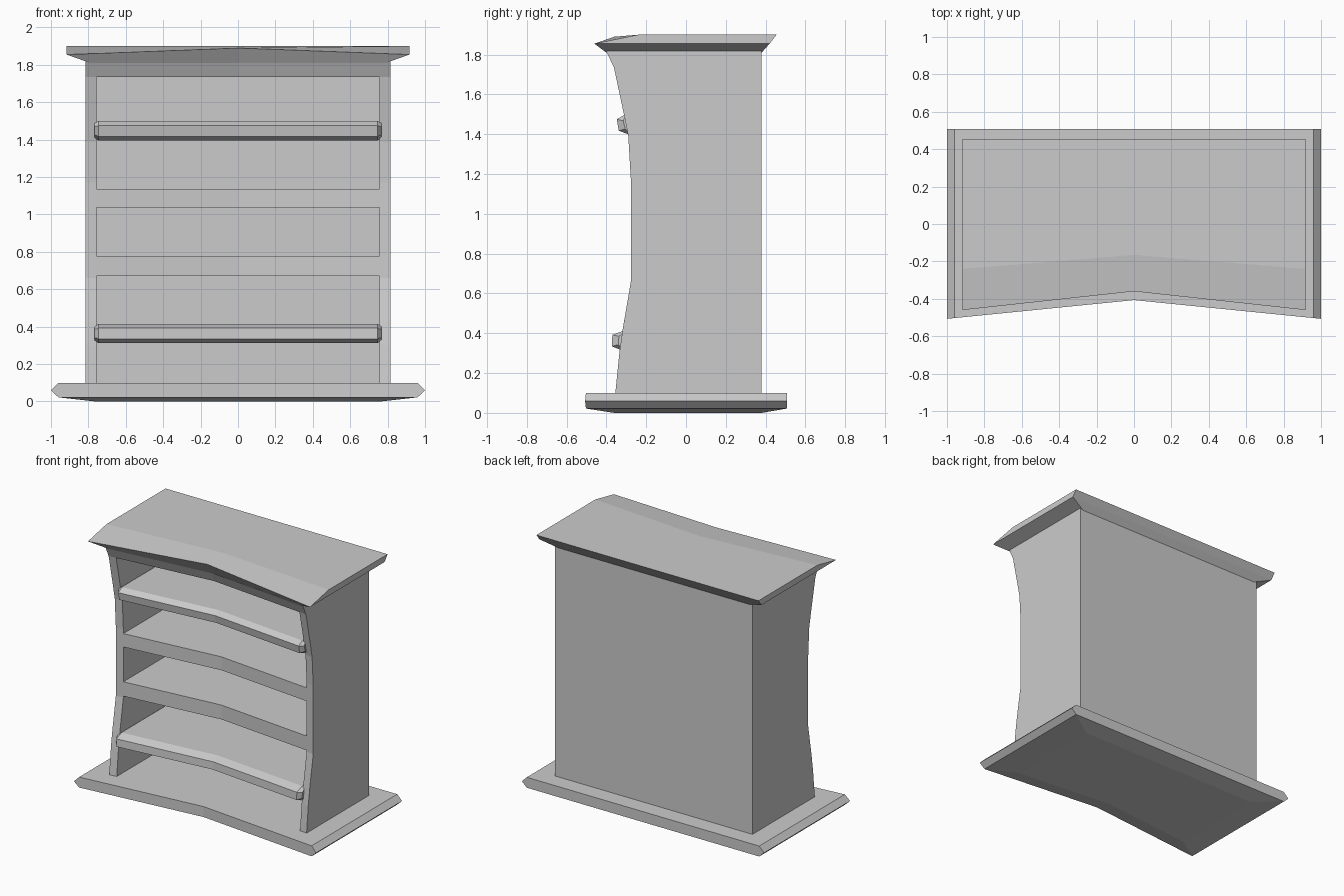
import bpy, bmesh

if "Cube" in bpy.data.objects:
    bpy.data.objects.remove(bpy.data.objects["Cube"])

SIDE_X, INNER_X, BACK_Y = 0.815, 0.757, 0.38
# Curved front profile of the cabinet: (z, y) at the outer sides
FRONT = [(0.08, -0.357), (0.30, -0.335), (0.42, -0.318), (0.66, -0.277), (1.17, -0.277),
         (1.39, -0.29), (1.50, -0.312), (1.735, -0.362), (1.82, -0.402)]


def front_y(z, x=SIDE_X):
    """Front depth at height z, receding toward the middle of the width."""
    for (z0, y0), (z1, y1) in zip(FRONT, FRONT[1:]):
        if z <= z1:
            break
    y = y0 + (y1 - y0) * (z - z0) / (z1 - z0)
    return y + 0.1 * (SIDE_X - abs(x))


def loft(name, rings):
    """Closed solid through a list of equal-sized point rings."""
    bm = bmesh.new()
    rows = [[bm.verts.new(p) for p in r] for r in rings]
    n = len(rows[0])
    for a, b in zip(rows, rows[1:]):
        for i in range(n):
            j = (i + 1) % n
            bm.faces.new((a[i], a[j], b[j], b[i]))
    bm.faces.new(rows[0][::-1])
    bm.faces.new(rows[-1])
    bmesh.ops.recalc_face_normals(bm, faces=bm.faces)
    me = bpy.data.meshes.new(name)
    bm.to_mesh(me)
    bm.free()
    ob = bpy.data.objects.new(name, me)
    bpy.context.collection.objects.link(ob)
    return ob


def chevron(x, y_side, y_mid, y_back, z, z_mid=None):
    """Five-point outline with a front edge bent inward at the centre."""
    zm = z if z_mid is None else z_mid
    return [(-x, y_side, z), (0, y_mid, zm), (x, y_side, z), (x, y_back, z), (-x, y_back, z)]


# Base plinth
loft("base", [chevron(0.76, -0.36, -0.285, 0.38, 0.0),
              chevron(0.96, -0.503, -0.407, 0.507, 0.022),
              chevron(1.0, -0.507, -0.407, 0.507, 0.06),
              chevron(0.96, -0.503, -0.407, 0.507, 0.1)])

# Overhanging top board with sloped front
loft("top_board", [chevron(0.79, -0.40, -0.32, 0.38, 1.81),
                   chevron(0.917, -0.46, -0.36, 0.42, 1.855, 1.89),
                   chevron(0.917, -0.24, -0.165, 0.455, 1.9)])

# Side panels with the curved front edge
for label, s in (("left", -1), ("right", 1)):
    loft(label + "_side_panel",
         [[(s * SIDE_X, front_y(z), z), (s * INNER_X, front_y(z, INNER_X), z),
           (s * INNER_X, BACK_Y, z), (s * SIDE_X, BACK_Y, z)] for z, _ in FRONT])

# Back panel
loft("back_panel", [[(-INNER_X, 0.33, z), (INNER_X, 0.33, z),
                     (INNER_X, BACK_Y, z), (-INNER_X, BACK_Y, z)] for z in (0.08, 1.82)])

# Flush shelves and header under the top board
for name, z0, z1 in (("lower_middle_shelf", 0.67, 0.777), ("upper_middle_shelf", 1.037, 1.137),
                     ("header", 1.735, 1.82)):
    loft(name, [chevron(INNER_X, front_y(z, INNER_X), front_y(z, 0), 0.335, z)
                for z in (z0, z1)])

# Protruding shelves with a bevelled nose: (y, z) points of the nose
NOSES = {"bottom_shelf": [(-0.325, 0.312), (-0.38, 0.335), (-0.377, 0.392), (-0.315, 0.415)],
         "upper_shelf": [(-0.285, 1.395), (-0.345, 1.418), (-0.355, 1.475), (-0.312, 1.5)]}
for name, nose in NOSES.items():
    rings = []
    for x in (-0.768, -0.745, 0, 0.745, 0.768):
        dy = 0.1 * (SIDE_X - abs(x))
        pts = [(y + dy, z) for y, z in nose]
        if abs(x) > 0.75:  # tapered end
            zc = (nose[0][1] + nose[3][1]) / 2
            pts = [(y + (0.035 if i in (1, 2) else 0), zc + (z - zc) * 0.75)
                   for i, (y, z) in enumerate(pts)]
        z_low, z_high = pts[0][1], pts[3][1]
        rings.append([(x, y, z) for y, z in pts + [(0.335, z_high), (0.335, z_low)]])
    loft(name, rings)
